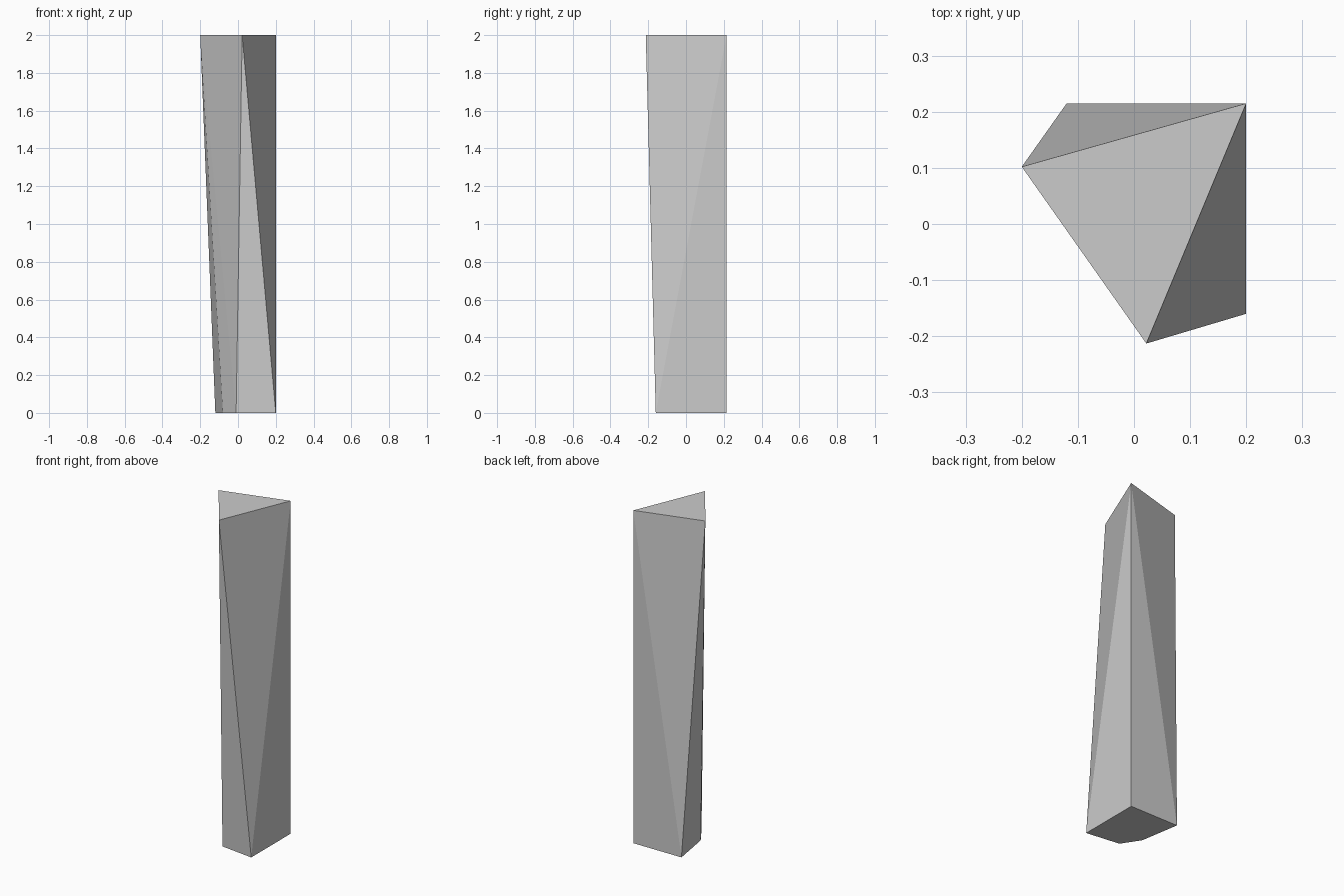
import bpy, bmesh

if "Cube" in bpy.data.objects:
    bpy.data.objects.remove(bpy.data.objects["Cube"])

# Cross-sections of the shard: five-sided foot and three-sided top
FOOT = [(0.2, 0.215), (-0.12, 0.215), (-0.08, -0.025), (-0.01, -0.133), (0.2, -0.16)]
TOP = [(0.2, 0.215), (-0.2, 0.102), (0.022, -0.213)]

bm = bmesh.new()
foot = [bm.verts.new((x, y, 0)) for x, y in FOOT]
top = [bm.verts.new((x, y, 2)) for x, y in TOP]
bm.faces.new(foot)
bm.faces.new(top)

# Side facets rising from each foot edge to one top corner
for i, t in enumerate([0, 1, 1, 2, 0]):
    bm.faces.new((foot[i], foot[(i + 1) % 5], top[t]))

# Side facets hanging from each top edge to one foot corner
for t, i in enumerate([1, 3, 4]):
    bm.faces.new((top[t], top[(t + 1) % 3], foot[i]))

bmesh.ops.recalc_face_normals(bm, faces=bm.faces)
mesh = bpy.data.meshes.new("faceted_pillar")
bm.to_mesh(mesh)
bm.free()
bpy.context.collection.objects.link(bpy.data.objects.new("faceted_pillar", mesh))
